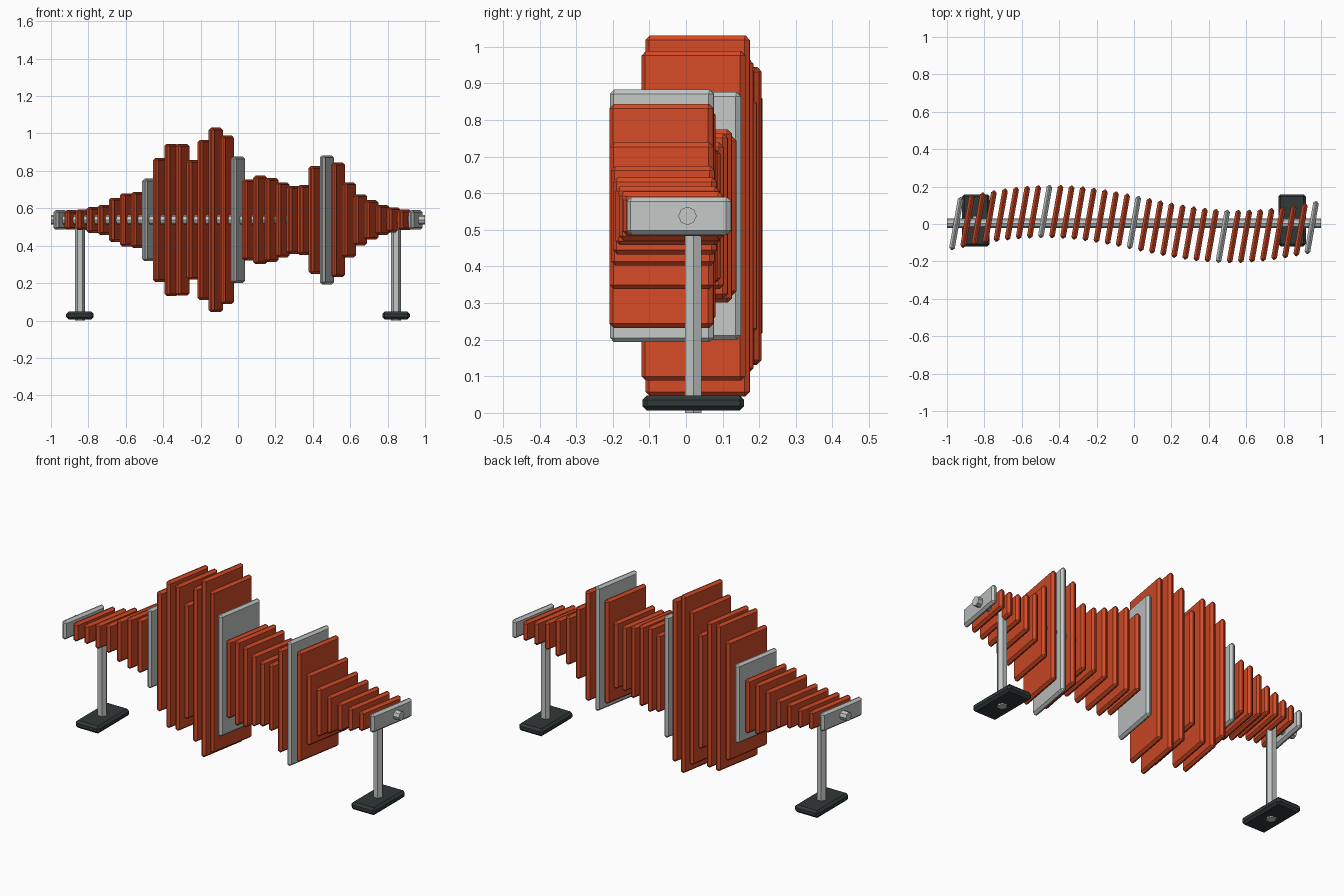
import bpy
import bmesh
import math
from mathutils import Matrix

cube = bpy.data.objects.get("Cube")
if cube:
    bpy.data.objects.remove(cube, do_unlink=True)


def make_material(name, rgb):
    mat = bpy.data.materials.new(name)
    mat.use_nodes = True
    mat.diffuse_color = (*rgb, 1)
    shader = next(n for n in mat.node_tree.nodes if n.type == "BSDF_PRINCIPLED")
    shader.inputs["Base Color"].default_value = (*rgb, 1)
    return mat


red = make_material("orange red paint", (0.66, 0.07, 0.02))
metal = make_material("light grey metal", (0.54, 0.57, 0.56))
dark = make_material("dark grey base", (0.03, 0.04, 0.04))


def add_object(name, bm, material, location, turn=0.0):
    mesh = bpy.data.meshes.new(name)
    bm.to_mesh(mesh)
    bm.free()
    mesh.materials.append(material)
    obj = bpy.data.objects.new(name, mesh)
    obj.location = location
    obj.rotation_euler.z = turn
    bpy.context.scene.collection.objects.link(obj)
    return obj


def chamfered_box(name, size, chamfer, material, location, turn=0.0):
    bm = bmesh.new()
    bmesh.ops.create_cube(bm, size=1, matrix=Matrix.Diagonal((*size, 1)))
    bmesh.ops.bevel(bm, geom=bm.edges[:], offset=chamfer, segments=1,
                    profile=0.5, affect="EDGES")
    return add_object(name, bm, material, location, turn)


def prism(name, sides, radius, length, material, location, along_x=False):
    bm = bmesh.new()
    axis = Matrix.Rotation(math.pi / 2, 4, "Y") if along_x else Matrix()
    first = Matrix.Rotation(math.pi / 2, 4, "Z")
    bmesh.ops.create_cone(bm, cap_ends=True, segments=sides, radius1=radius,
                          radius2=radius, depth=length, matrix=axis @ first)
    return add_object(name, bm, material, location)


# Horizontal rod through all the slats
AXIS_Z = 0.538
prism("rod", 8, 0.025, 2.0, metal, (0, 0.004, AXIS_Z), along_x=True)

# Row of slats: a waveform of half heights, swaying sideways along the rod
half_heights = [
    .052, .052, .055, .07, .08, .118, .142, .15,
    .22, .332, .407, .405, .32, .428, .493, .45,
    .338, .217, .236, .225, .2, .182, .187, .288,
    .345, .306, .2, .136, .105, .08, .067, .055, .052,
]
last = len(half_heights) - 1
for i, half in enumerate(half_heights):
    x = 0.95 * (2 * i / last - 1)
    y = -0.067 * math.sin(math.pi * (x - 0.04))
    accent = i % 8 == 0
    name = "grey_slat" if accent else "red_slat"
    chamfered_box(f"{name}_{i}", (0.03, 0.288, 2 * half), 0.012,
                  metal if accent else red, (x, y, AXIS_Z), math.radians(-10))

# Two stands: a slim post on a chamfered foot
for side, label in ((-1, "right"), (1, "left")):
    x = 0.845 * side
    prism(f"{label}_post", 6, 0.026, AXIS_Z, metal, (x, 0.02, AXIS_Z / 2))
    chamfered_box(f"{label}_foot", (0.147, 0.278, 0.041), 0.012, dark,
                  (x, 0.02, 0.027))
